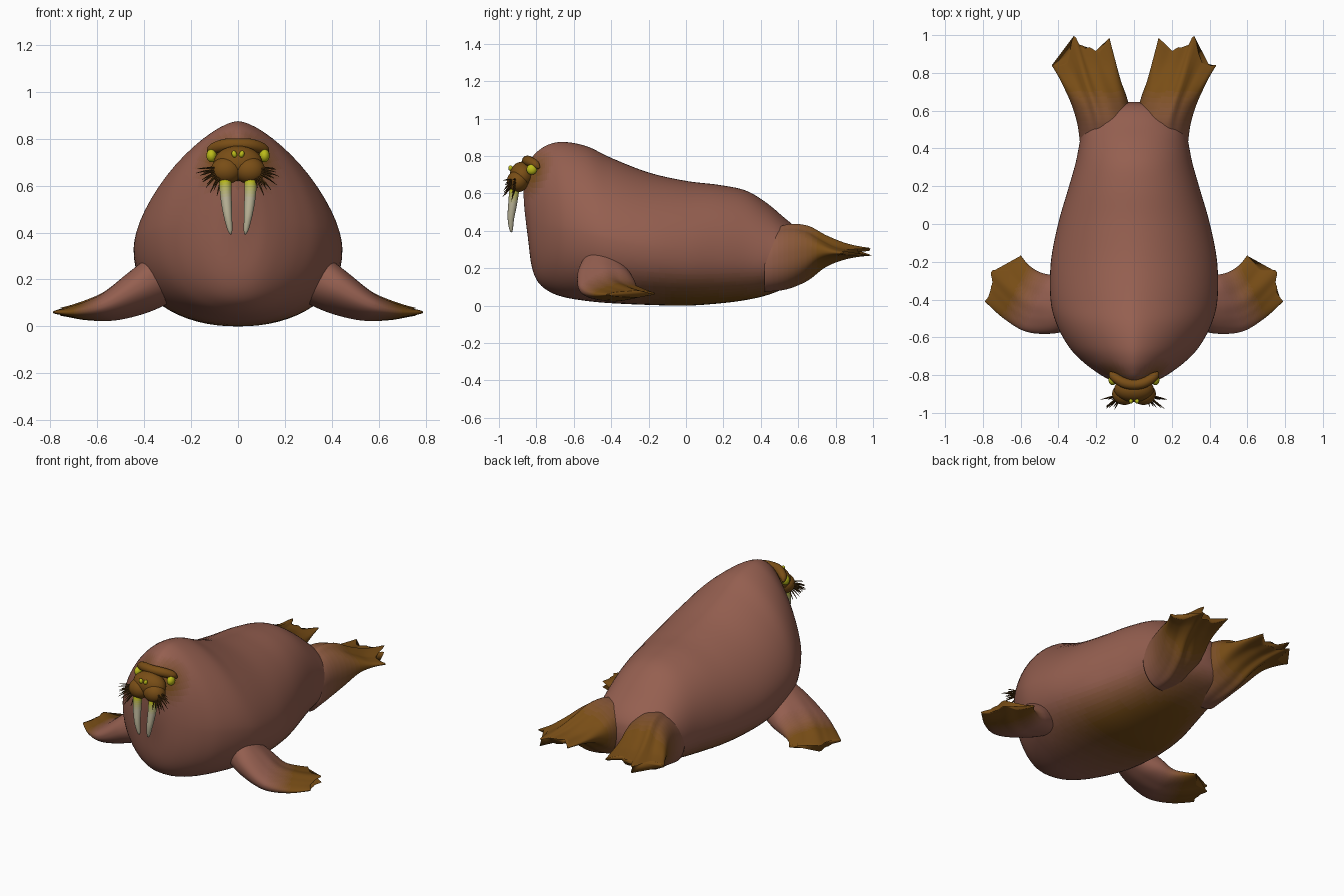
import bpy, bmesh, math, random
from mathutils import Vector

if "Cube" in bpy.data.objects:
    bpy.data.objects.remove(bpy.data.objects["Cube"])

random.seed(4)
MAUVE, BROWN = (0.30, 0.115, 0.08), (0.19, 0.075, 0.008)
LIME, IVORY = (0.50, 0.50, 0.01), (0.52, 0.48, 0.33)
STEPS = 12


def mat(name, c):
    m = bpy.data.materials.new(name)
    m.diffuse_color = (*c, 1)
    m.use_nodes = True
    m.node_tree.nodes["Principled BSDF"].inputs["Base Color"].default_value = m.diffuse_color
    return m


def ramp(name, a, b):
    return [mat(f"{name}_{i}", Vector(a).lerp(Vector(b), i / (STEPS - 1))) for i in range(STEPS)]


hide, brown, lime = ramp("hide", MAUVE, BROWN), mat("brown", BROWN), mat("lime", LIME)
dark, ivory = mat("whisker", (0.07, 0.03, 0.005)), ramp("ivory", LIME, IVORY)


def clamp(v):
    return max(0.0, min(1.0, v))


def spline(keys, t):
    """Catmull-Rom point on a list of tuples, t in 0..1."""
    n = len(keys) - 1
    i = min(int(t * n), n - 1)
    f = t * n - i
    k = [keys[max(0, min(n, j))] for j in (i - 1, i, i + 1, i + 2)]
    return [0.5 * (2 * b + (c - a) * f + (2 * a - 5 * b + 4 * c - d) * f * f
                   + (3 * b - a - 3 * c + d) * f ** 3) for a, b, c, d in zip(*k)]


def table(pairs, u):
    for (a, p), (b, q) in zip(pairs, pairs[1:]):
        if u <= b:
            s = (u - a) / (b - a)
            return p + (q - p) * s * s * (3 - 2 * s)
    return pairs[-1][1]


def loft(name, rings, mats, shade=None):
    """Skin closed rings, cap both ends, pick a ramp colour per face."""
    bm = bmesh.new()
    vs = [[bm.verts.new(p) for p in r] for r in rings]
    n = len(rings[0])
    for a, b in zip(vs, vs[1:]):
        for i in range(n):
            bm.faces.new((a[i], a[(i + 1) % n], b[(i + 1) % n], b[i]))
    bm.faces.new(vs[0])
    bm.faces.new(vs[-1])
    bmesh.ops.recalc_face_normals(bm, faces=bm.faces)
    for f in bm.faces:
        f.smooth = True
        if shade:
            f.material_index = round(clamp(shade(f.calc_center_median())) * (STEPS - 1))
    me = bpy.data.meshes.new(name)
    bm.to_mesh(me)
    bm.free()
    for m in mats:
        me.materials.append(m)
    ob = bpy.data.objects.new(name, me)
    bpy.context.collection.objects.link(ob)
    return ob


def ball(name, loc, size, m, rot=(0, 0, 0)):
    bpy.ops.mesh.primitive_uv_sphere_add(segments=28, ring_count=16, location=loc, rotation=rot)
    ob = bpy.context.object
    ob.name, ob.scale = name, size
    ob.data.materials.append(m)
    bpy.ops.object.shade_smooth()
    return ob


def tube(name, keys, mats, shade=None, rows=16, seg=16):
    """Round tube through (x, y, z, radius) keys."""
    rings = []
    for j in range(rows + 1):
        p = spline(keys, j / rows)
        a, b = spline(keys, max(0, j / rows - .02)), spline(keys, min(1, j / rows + .02))
        d = Vector(b[:3]) - Vector(a[:3])
        q = d.to_track_quat('Z', 'Y')
        rings.append([Vector(p[:3]) + q @ Vector((math.cos(t) * p[3], math.sin(t) * p[3], 0))
                      for t in (2 * math.pi * i / seg for i in range(seg))])
    return loft(name, rings, mats, shade)


# Body: keys are (y, half width, bottom z, top z, upper roundness)
BODY = [(-.868, .012, .58, .67, 2), (-.862, .04, .50, .71, 2), (-.845, .085, .36, .755, 1.9),
        (-.825, .13, .21, .79, 1.8), (-.79, .19, .125, .828, 1.7), (-.73, .27, .075, .863, 1.65),
        (-.65, .345, .045, .875, 1.62), (-.53, .41, .025, .852, 1.62), (-.4, .442, .013, .79, 1.65),
        (-.2, .44, .004, .712, 1.75), (0, .402, 0, .667, 1.9), (.18, .35, .012, .645, 2),
        (.32, .31, .03, .615, 2), (.43, .288, .055, .55, 2), (.52, .27, .09, .475, 2),
        (.59, .22, .13, .415, 2), (.63, .14, .18, .36, 2), (.645, .03, .24, .30, 2)]
rings = []
for j in range(111):
    y, w, zb, zt, n = spline(BODY, j / 110)
    zm, ring = zb + (zt - zb) * .43, []
    for i in range(64):
        c, s = math.cos(i * math.pi / 32), math.sin(i * math.pi / 32)
        e = n if s > 0 else 2.2
        h = zt - zm if s > 0 else zm - zb
        ring.append((w * math.copysign(abs(c) ** (2 / e), c), y,
                     zm + h * math.copysign(abs(s) ** (2 / e), s)))
    rings.append(ring)


def body_tint(p):
    under = clamp((.2 - p.z) / .16) * clamp((p.y + .55) / .5)
    face = .9 * clamp(1.5 - (Vector((abs(p.x), p.y, p.z)) - Vector((.08, -.83, .71))).length / .1)
    return max(under, face)


loft("body", rings, hide, body_tint)


def flipper(name, side, inner, outer, tips, push, thick, lean, tint):
    """Lens-section paddle between two edge curves, with a toed end."""
    rows, cols, rings = 44, 40, []
    for j in range(rows + 1):
        v = j / rows
        a, b = Vector(spline(inner, v)), Vector(spline(outer, v))
        h = spline([(t,) for t in thick], v)[0]
        up = Vector((lean * (1 - v), 0, 1)).normalized()
        top, bot = [], []
        for i in range(cols + 1):
            u = .5 - .5 * math.cos(math.pi * i / cols)
            off = table(tips, u)
            p = a.lerp(b, u) + Vector(push) * off * v ** 3
            lens = max(0, 1 - abs(2 * u - 1) ** 2.3) ** .5
            d = up * h * (lens * (1 + 3 * off * v) + .04)
            top.append(p + d)
            bot.append(p - d)
        rings.append([(side * q.x, q.y, q.z) for q in top + bot[::-1]])
    loft(name, rings, hide, tint)


for s, lab in ((1, "left"), (-1, "right")):
    flipper(f"hind_flipper_{lab}", s,
            [(.02, .42, .23), (.01, .54, .26), (.035, .66, .28), (.07, .76, .295), (.10, .87, .30), (.13, .985, .30)],
            [(.285, .42, .23), (.30, .53, .26), (.33, .63, .28), (.365, .71, .29), (.40, .78, .285), (.436, .84, .28)],
            [(0, 0), (.18, -.045), (.38, .005), (.46, .01), (.62, .10), (.74, -.025), (.87, -.02), (1, 0)],
            (0, 1, 0), [.15, .16, .13, .07, .032, .015], 0, lambda p: .35 + (p.y - .5) * 3)
    flipper(f"front_flipper_{lab}", s,
            [(.33, -.31, .17), (.42, -.275, .12), (.50, -.255, .085), (.56, -.215, .075), (.60, -.165, .065)],
            [(.33, -.55, .23), (.43, -.58, .165), (.57, -.57, .09), (.69, -.50, .06), (.79, -.41, .06)],
            [(0, 0), (.3, .005), (.52, .07), (.7, .025), (.85, .0), (1, 0)],
            (.79, .61, 0), [.10, .085, .058, .035, .014], .8,
            lambda p: (abs(p.x) + .5 * (p.y + .4) - .5) / .16)

    # Face parts on each side
    ball(f"whisker_pad_{lab}", (s * .05, -.90, .665), (.066, .058, .058), brown)
    ball(f"eye_{lab}", (s * .113, -.825, .728), (.022, .028, .028), lime)
    ball(f"nostril_{lab}", (s * .016, -.938, .735), (.011, .012, .015), lime, (0, s * .3, 0))
    tube(f"tusk_{lab}", [(s * .054, -.917, .63, .012), (s * .054, -.918, .62, .025), (s * .051, -.926, .55, .024),
                         (s * .043, -.936, .47, .018), (s * .034, -.935, .41, .010), (s * .030, -.931, .392, .002)],
         ivory, lambda p: (.615 - p.z) / .07, 30, 20)
    for k in range(16):
        a = -1.25 + 1.5 * (k % 8) / 7 + random.uniform(-.1, .1)
        fwd = -.75 if k < 8 else -.25
        d = Vector((s * math.cos(a), fwd, math.sin(a) * .75 - .1)).normalized()
        c = Vector((s * .06, -.90, .665))
        e = c + d * random.uniform(.10, .13)
        m = c.lerp(e, .6) + Vector((0, 0, .006))
        tube(f"whisker_{lab}_{k}", [(*c, .005), (*m, .004), (*e, .001)], [dark], None, 5, 6)

# Muzzle and brow ridge
ball("muzzle", (0, -.875, .695), (.105, .068, .075), brown)
tube("brow", [(-.125, -.785, .735, .006), (-.11, -.805, .755, .022), (-.06, -.838, .772, .027), (0, -.85, .775, .027),
              (.06, -.838, .772, .027), (.11, -.805, .755, .022), (.125, -.785, .735, .006)], [brown], None, 30, 16)
